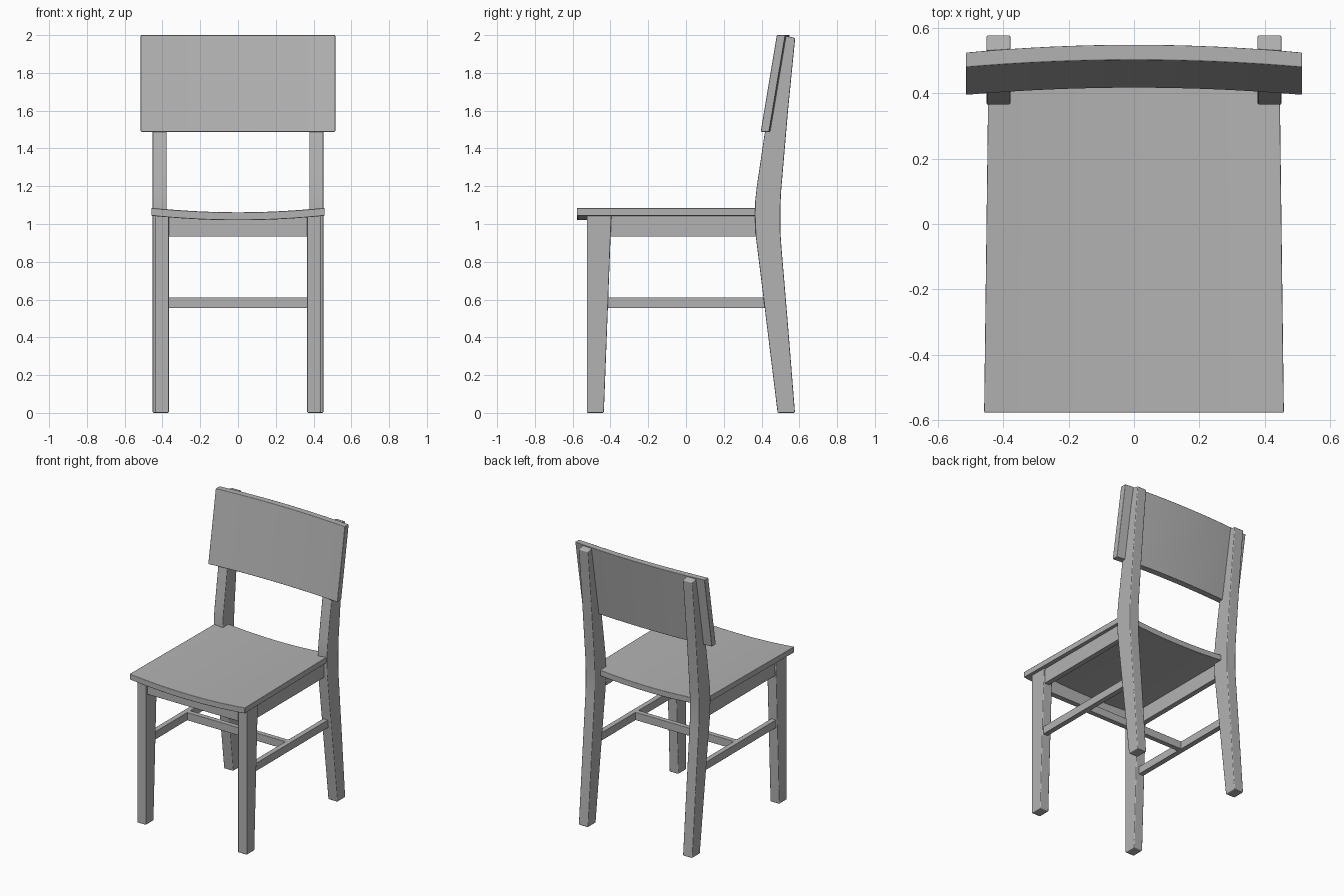
import bpy, bmesh

if "Cube" in bpy.data.objects:
    bpy.data.objects.remove(bpy.data.objects["Cube"])

grey = bpy.data.materials.new("dark_grey")
grey.diffuse_color = (0.45, 0.45, 0.45, 1)
grey.use_nodes = True
grey.node_tree.nodes["Principled BSDF"].inputs["Base Color"].default_value = grey.diffuse_color


def prism(name, pts, place, a, b, bevel=0.006, mirror=False):
    """Extrude a closed 2D profile from a to b; place(u, v, w) gives xyz."""
    bm = bmesh.new()
    lo = [bm.verts.new(place(u, v, a)) for u, v in pts]
    hi = [bm.verts.new(place(u, v, b)) for u, v in pts]
    bm.faces.new(lo)
    bm.faces.new(hi[::-1])
    n = len(pts)
    for i in range(n):
        j = (i + 1) % n
        bm.faces.new((lo[j], lo[i], hi[i], hi[j]))
    bmesh.ops.recalc_face_normals(bm, faces=bm.faces)
    me = bpy.data.meshes.new(name)
    bm.to_mesh(me)
    bm.free()
    me.materials.append(grey)
    me.shade_smooth()
    ob = bpy.data.objects.new(name, me)
    bpy.context.collection.objects.link(ob)
    m = ob.modifiers.new("Bevel", 'BEVEL')
    m.width, m.segments = bevel, 2
    m.limit_method, m.angle_limit = 'ANGLE', 0.6
    m.harden_normals = True
    if mirror:
        ob.modifiers.new("Mirror", 'MIRROR')
    return ob


def side(u, v, w):          # profile in yz, extruded along x
    return (w, u, v)


def rect(u0, u1, v0, v1):
    return [(u0, v0), (u1, v0), (u1, v1), (u0, v1)]


def arc(half, base, rise, n=16):
    """Shallow parabola: base at the middle, base + rise at the ends."""
    ts = [2 * i / n - 1 for i in range(n + 1)]
    return [(half * t, base + rise * t * t) for t in ts]


# Rear legs: bent one-piece posts running up behind the backrest
rear = [(0.485, 0), (0.577, 0), (0.537, 0.5), (0.505, 0.88), (0.499, 0.97),
        (0.499, 1.08), (0.504, 1.18), (0.54, 1.6), (0.578, 1.985),
        (0.53, 1.995), (0.415, 1.47), (0.375, 1.2), (0.366, 1.12),
        (0.365, 1.04), (0.370, 0.93), (0.415, 0.57)]
prism("rear_leg", rear, side, 0.378, 0.452, 0.006, True)

# Front legs: taper on the back face
prism("front_leg", [(-0.525, 0), (-0.435, 0), (-0.395, 1.045), (-0.525, 1.045)],
      side, 0.366, 0.437, 0.006, True)

# Seat: dished board, slightly narrower at the back, let in between the rear legs
seat = arc(0.459, 1.02, 0.024) + arc(0.459, 1.062, 0.023)[::-1]
prism("seat", seat,
      lambda u, v, w: (u * (1 - 0.026 * (w + 0.578) / 0.948), w, v), -0.578, 0.435, 0.004)

# Backrest: curved panel leaning back
back = arc(0.515, 0.417, -0.022) + arc(0.515, 0.464, -0.024)[::-1]
prism("backrest", back,
      lambda u, v, w: (u, v + 0.167 * (w - 1.488), w), 1.488, 2.0, 0.004)

# Aprons under the seat
prism("side_apron", rect(-0.41, 0.39, 0.933, 1.043), side, 0.39, 0.428, 0.003, True)
prism("front_apron", rect(-0.505, -0.465, 0.933, 1.035), side, -0.38, 0.38, 0.003)

# Stretchers
prism("side_stretcher", rect(-0.43, 0.43, 0.555, 0.612), side, 0.39, 0.428, 0.003, True)
prism("cross_stretcher", rect(-0.02, 0.016, 0.555, 0.612), side, -0.4, 0.4, 0.003)
